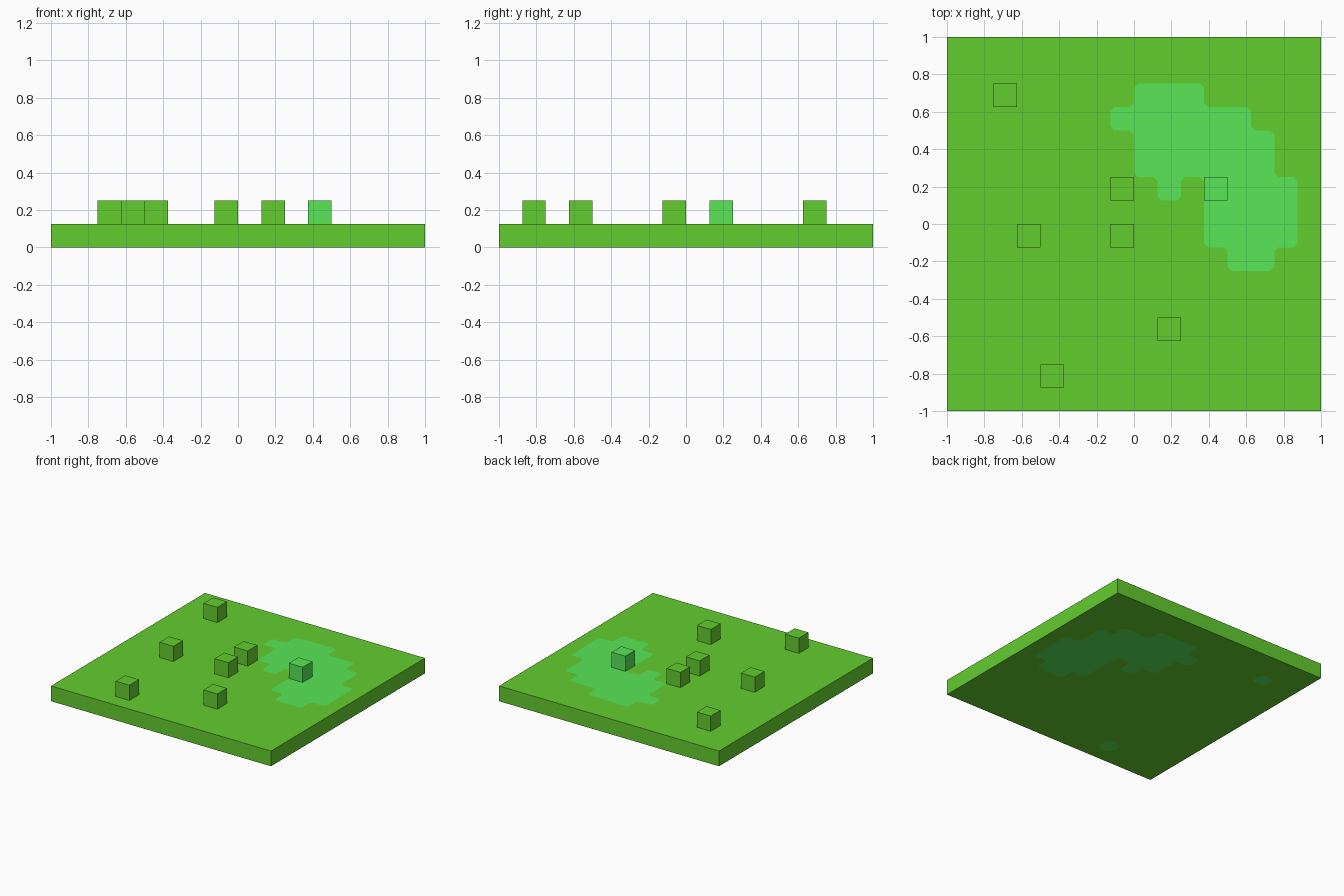
import bpy
import bmesh
from mathutils import Matrix, Vector

CELLS = 16
C = 2 / CELLS  # cell size
CHAMFER = 0.022  # softened patch corners

cube = bpy.data.objects.get("Cube")
if cube:
    bpy.data.objects.remove(cube, do_unlink=True)


def make_material(name, rgb):
    mat = bpy.data.materials.new(name)
    mat.use_nodes = True
    mat.diffuse_color = (*rgb, 1)
    mat.node_tree.nodes["Principled BSDF"].inputs["Base Color"].default_value = (*rgb, 1)
    return mat


grass = make_material("grass_green", (0.124, 0.61, 0.028))
bright = make_material("bright_green", (0.10, 0.81, 0.098))

# Bright patches: row counted from the back -> spans of columns from x = -1
TOP_PATCH = {
    2: [(8, 10)], 3: [(7, 12)], 4: [(8, 13)], 5: [(8, 13)],
    6: [(9, 9), (11, 14)], 7: [(11, 14)], 8: [(11, 14)], 9: [(12, 13)],
}
# The underside repeats the patch and adds two single cells
BOTTOM_PATCH = {**TOP_PATCH, 2: [(2, 2), (8, 10)], 14: [(4, 4)]}


def in_patch(patch, point):
    col = int((point.x + 1) / C)
    row = int((1 - point.y) / C)
    return any(a <= col <= b for a, b in patch.get(row, []))


def odd_face(vert):
    """The one face around a vertex that differs in colour from the other three."""
    for index in (0, 1):
        same = [f for f in vert.link_faces if f.material_index == index]
        if len(same) == 1 and len(vert.link_faces) == 4:
            return same[0]
    return None


def soften_corner(bm, vert):
    """Cut a small triangle off a patch corner and swap its colour."""
    face = odd_face(vert)
    ends = []
    for edge in [e for e in face.edges if vert in e.verts]:
        ends.append(bmesh.utils.edge_split(edge, vert, CHAMFER / edge.calc_length())[1])
    other = 1 - face.material_index
    new_face = bmesh.utils.face_split(face, ends[0], ends[1])[0]
    corner = face if vert in face.verts else new_face
    corner.material_index = other


def add_object(name, bm, materials):
    bmesh.ops.recalc_face_normals(bm, faces=bm.faces)
    mesh = bpy.data.meshes.new(name)
    bm.to_mesh(mesh)
    bm.free()
    for mat in materials:
        mesh.materials.append(mat)
    obj = bpy.data.objects.new(name, mesh)
    bpy.context.collection.objects.link(obj)


# Ground slab: a gridded sheet extruded up, coloured cell by cell
bm = bmesh.new()
bmesh.ops.create_grid(bm, x_segments=CELLS, y_segments=CELLS, size=1)
sheet = bmesh.ops.extrude_face_region(bm, geom=bm.faces[:], use_keep_orig=True)
top_verts = [g for g in sheet["geom"] if isinstance(g, bmesh.types.BMVert)]
bmesh.ops.translate(bm, verts=top_verts, vec=Vector((0, 0, C)))
bm.normal_update()
for face in bm.faces:
    if abs(face.normal.z) > 0.5:
        centre = face.calc_center_median()
        patch = TOP_PATCH if centre.z > C / 2 else BOTTOM_PATCH
        face.material_index = int(in_patch(patch, centre))
for vert in [v for v in bm.verts if odd_face(v)]:
    soften_corner(bm, vert)
add_object("ground_slab", bm, [grass, bright])

# Small blocks standing on the slab, by column and row
BLOCKS = [(2, 2), (7, 6), (11, 6), (3, 8), (7, 8), (9, 12), (4, 14)]
for number, (col, row) in enumerate(BLOCKS, 1):
    centre = Vector((-1 + (col + 0.5) * C, 1 - (row + 0.5) * C, 1.5 * C))
    bm = bmesh.new()
    bmesh.ops.create_cube(bm, size=C, matrix=Matrix.Translation(centre))
    # The underside rests on the slab, so it is left open
    bm.normal_update()
    underside = [f for f in bm.faces if f.normal.z < -0.5]
    bmesh.ops.delete(bm, geom=underside, context='FACES_ONLY')
    add_object(f"grass_block_{number}", bm,
               [bright if in_patch(TOP_PATCH, centre) else grass])
